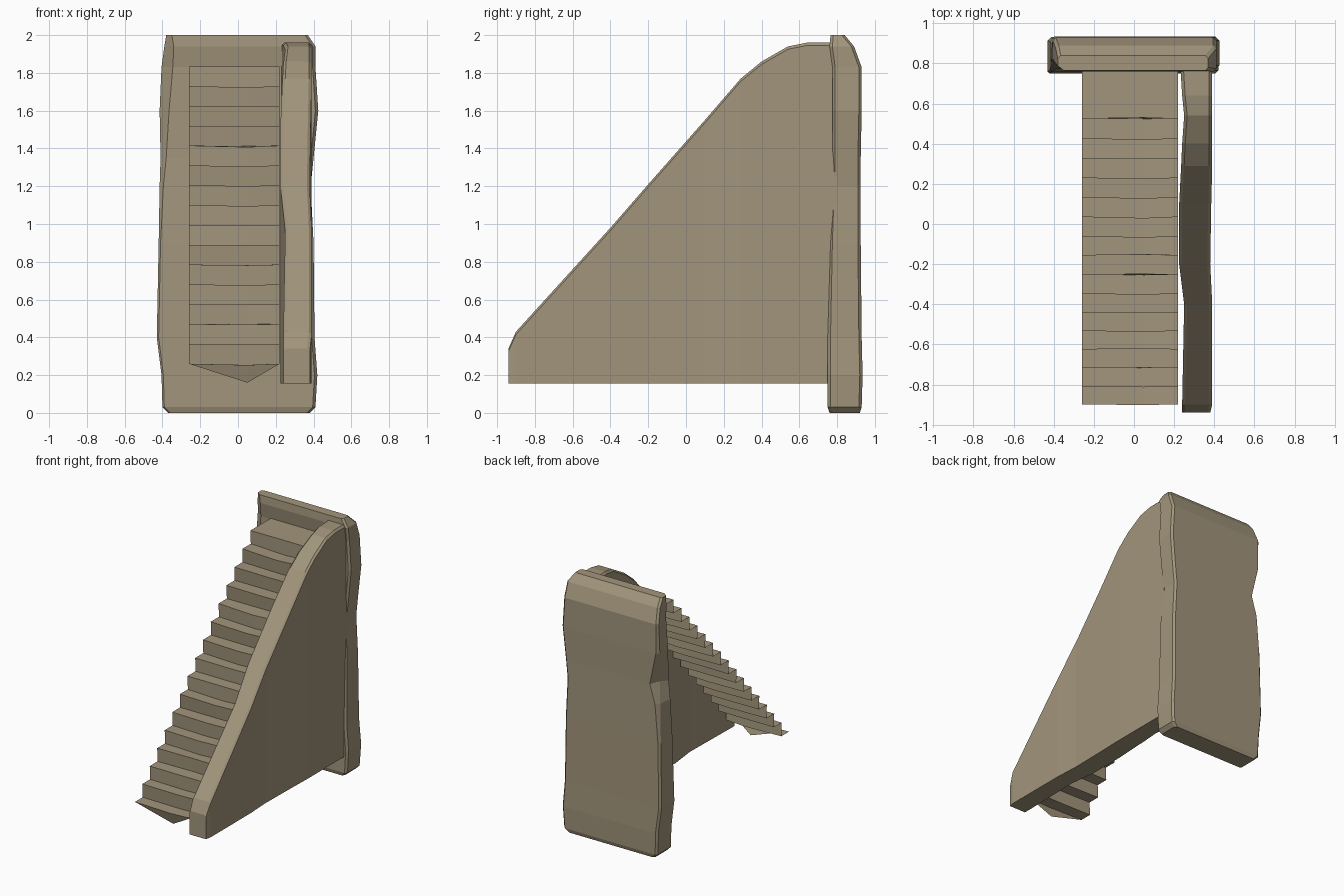
import bpy
import bmesh
import random

random.seed(4)

default = bpy.data.objects.get("Cube")
if default:
    bpy.data.objects.remove(default)

# One weathered stone colour
stone = bpy.data.materials.new("sandy_stone")
colour = (0.36, 0.30, 0.20, 1)
stone.use_nodes = True
stone.diffuse_color = colour
shader = stone.node_tree.nodes["Principled BSDF"]
shader.inputs["Base Color"].default_value = colour
shader.inputs["Roughness"].default_value = 0.9


def finish(name, bm):
    mesh = bpy.data.meshes.new(name)
    bm.to_mesh(mesh)
    bm.free()
    mesh.materials.append(stone)
    obj = bpy.data.objects.new(name, mesh)
    bpy.context.collection.objects.link(obj)
    return obj


def loft(name, rings):
    """Skin a closed solid through matching rings of points."""
    bm = bmesh.new()
    loops = [[bm.verts.new(point) for point in ring] for ring in rings]
    count = len(loops[0])
    for lower, upper in zip(loops, loops[1:]):
        for i in range(count):
            j = (i + 1) % count
            bm.faces.new((lower[i], lower[j], upper[j], upper[i]))
    bm.faces.new(loops[0])
    bm.faces.new(loops[-1])
    bmesh.ops.recalc_face_normals(bm, faces=bm.faces)
    return finish(name, bm)


# Tall back slab: worn edges, chamfered corners and a chip in one back edge
def slab_ring(z, left, right, front, back, bevel, chip):
    edge = 0.015
    return [
        (left, front + bevel * 0.8, z), (left + bevel, front, z),
        (right - edge, front, z), (right, front + edge, z),
        (right, back - edge, z), (right - edge, back, z),
        (left + edge + chip, back, z), (left + chip * 0.7, back - edge - chip, z),
    ]


slab_levels = [
    (0.0, -0.37, 0.38, 0.76, 0.92, 0.01, 0),
    (0.03, -0.40, 0.41, 0.75, 0.93, 0.01, 0),
    (0.2, -0.405, 0.42, 0.75, 0.935, 0.01, 0),
    (0.4, -0.43, 0.405, 0.75, 0.93, 0.01, 0),
    (0.9, -0.42, 0.40, 0.76, 0.925, 0.01, 0),
    (1.2, -0.415, 0.385, 0.77, 0.925, 0.02, 0.02),
    (1.35, -0.41, 0.40, 0.775, 0.925, 0.03, 0.06),
    (1.6, -0.415, 0.425, 0.775, 0.93, 0.05, 0.01),
    (1.83, -0.405, 0.41, 0.775, 0.93, 0.06, 0),
    (1.94, -0.39, 0.41, 0.76, 0.89, 0.05, 0),
    (2.0, -0.38, 0.37, 0.765, 0.84, 0.03, 0),
]
loft("back_slab", [slab_ring(*level) for level in slab_levels])


# Sloping side wall beside the stairs
def wall_ring(y, top, inner, outer):
    base, edge = 0.155, 0.015
    return [
        (inner, y, base), (outer, y, base), (outer, y, top - edge),
        (outer - edge, y, top), (inner + edge, y, top), (inner, y, top - edge),
    ]


wall_stations = [
    (-0.94, 0.34, 0.24, 0.38),
    (-0.9, 0.43, 0.24, 0.39),
    (-0.4, 0.98, 0.25, 0.39),
    (-0.2, 1.21, 0.225, 0.38),
    (0.1, 1.55, 0.225, 0.385),
    (0.29, 1.77, 0.235, 0.39),
    (0.4, 1.86, 0.24, 0.39),
    (0.54, 1.94, 0.25, 0.39),
    (0.64, 1.96, 0.24, 0.39),
    (0.8, 1.96, 0.23, 0.39),
]
loft("side_wall", [wall_ring(*station) for station in wall_stations])

# Open folded flight of worn steps ending in a landing at the slab
steps, rise = 16, 0.105
left_x, right_x = -0.26, 0.22
bm = bmesh.new()
rows = []


def add_row(y, z, wear):
    points = []
    for x, amount in ((left_x, 0), (0.05, wear), (right_x, 0)):
        dy = random.uniform(-amount, amount)
        dz = random.uniform(-amount, 0)
        points.append(bm.verts.new((x, y + dy, z + dz)))
    rows.append(points)


for k in range(steps):
    y = -0.9 + 0.0905 * k + 0.0003 * k * k
    z = 0.26 + rise * k
    if k:
        add_row(y + 0.004, z - rise, 0.008)
    add_row(y, z, 0.008)
add_row(0.78, 0.26 + rise * (steps - 1), 0)

for a, b in zip(rows, rows[1:]):
    for i in range(2):
        bm.faces.new((a[i], a[i + 1], b[i + 1], b[i]))

# Broken flap hanging under the first step
tip = bm.verts.new((0.05, -0.87, 0.16))
first = rows[0]
for i in range(2):
    bm.faces.new((tip, first[i + 1], first[i]))
finish("stair_flight", bm)
